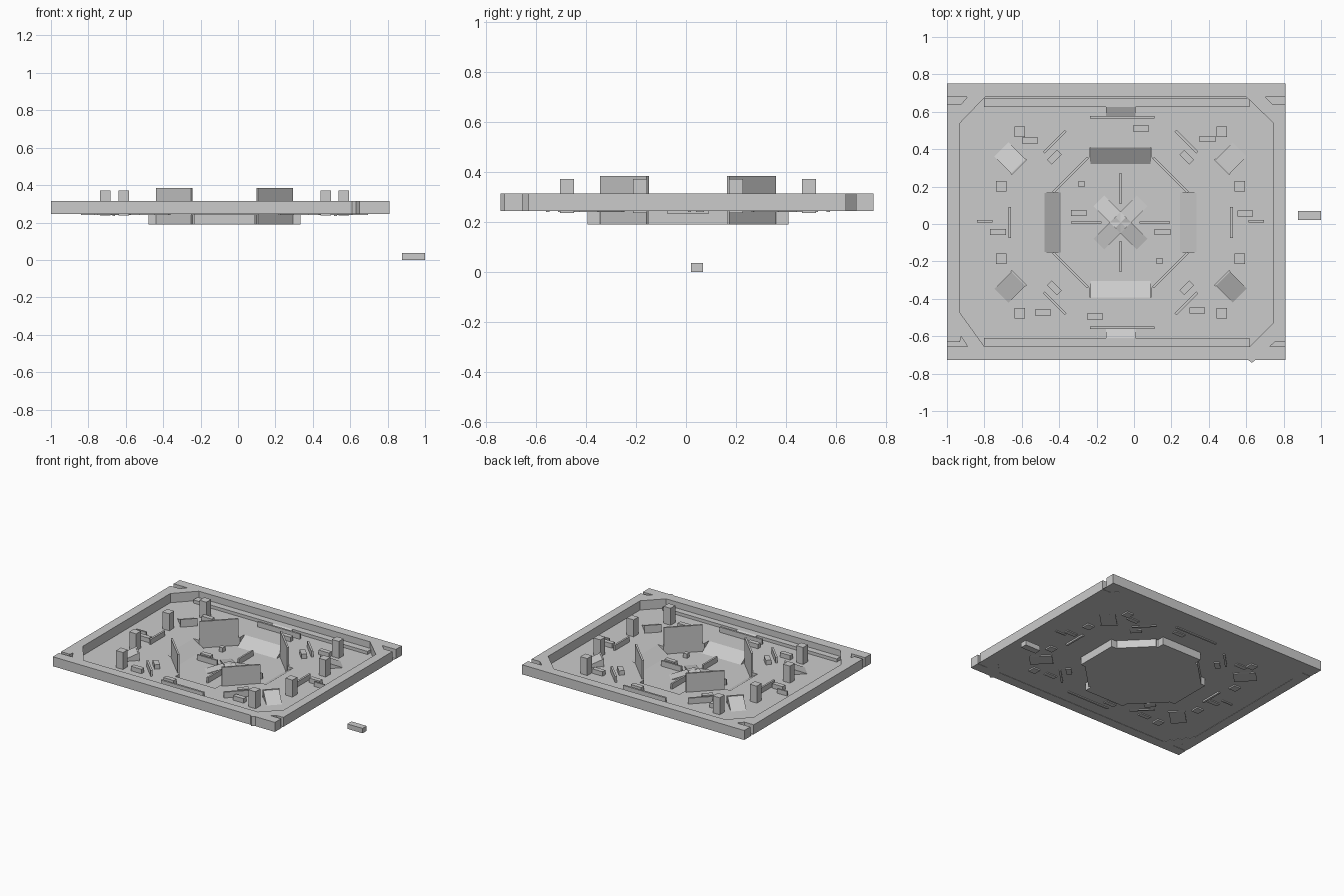
import bpy, bmesh
from math import radians, cos, sin
from mathutils import Matrix

if "Cube" in bpy.data.objects:
    bpy.data.objects.remove(bpy.data.objects["Cube"])

CX, CY = -0.072, 0.008          # centre of the arena
FLOOR, PIT, TOP = 0.247, 0.19, 0.315
QUADS = [(1, 1), (-1, 1), (-1, -1), (1, -1)]


def finish(name, bm):
    bmesh.ops.recalc_face_normals(bm, faces=bm.faces)
    me = bpy.data.meshes.new(name)
    bm.to_mesh(me)
    bm.free()
    ob = bpy.data.objects.new(name, me)
    bpy.context.collection.objects.link(ob)
    return ob


def prism(name, pts, z0, z1):
    bm = bmesh.new()
    f = bm.faces.new([bm.verts.new((x, y, z0)) for x, y in pts])
    r = bmesh.ops.extrude_face_region(bm, geom=[f])
    for v in r["geom"]:
        if isinstance(v, bmesh.types.BMVert):
            v.co.z = z1
    return finish(name, bm)


def box(name, x, y, sx, sy, z0, z1, ang=0):
    bm = bmesh.new()
    m = (Matrix.Translation((x, y, (z0 + z1) / 2)) @ Matrix.Rotation(radians(ang), 4, 'Z')
         @ Matrix.Diagonal((sx, sy, z1 - z0, 1)))
    bmesh.ops.create_cube(bm, size=1, matrix=m)
    return finish(name, bm)


def wedge(name, x, y, ang, length, width, base, high):
    """Ramp that rises along the given direction."""
    bm = bmesh.new()
    h, w = length / 2, width / 2
    prof = [(-h, base), (h, base), (h, high)]
    a, b = ([bm.verts.new((u, s, z)) for u, z in prof] for s in (-w, w))
    bm.faces.new(a)
    bm.faces.new(b[::-1])
    for i in range(3):
        j = (i + 1) % 3
        bm.faces.new((a[i], b[i], b[j], a[j]))
    bm.transform(Matrix.Translation((x, y, 0)) @ Matrix.Rotation(radians(ang), 4, 'Z'))
    return finish(name, bm)


# Perimeter wall in two halves, with slots at the corners
prism("wall_north", [
    (0.81, 0.01), (0.81, 0.64), (0.74, 0.64), (0.70, 0.68), (0.81, 0.68), (0.81, 0.75),
    (-1, 0.75), (-1, 0.68), (-0.89, 0.68), (-0.925, 0.64), (-1, 0.64), (-1, 0.01),
    (-0.93, 0.01), (-0.93, 0.54), (-0.795, 0.68), (0.60, 0.68), (0.745, 0.54), (0.745, 0.01)],
    0.245, TOP)
prism("wall_south", [
    (-1, 0.01), (-1, -0.63), (-0.93, -0.63), (-0.925, -0.60), (-0.89, -0.655), (-1, -0.655),
    (-1, -0.727), (0.61, -0.727), (0.63, -0.742), (0.65, -0.727), (0.81, -0.727),
    (0.81, -0.655), (0.725, -0.655), (0.755, -0.63), (0.81, -0.63), (0.81, 0.01),
    (0.745, 0.01), (0.745, -0.53), (0.62, -0.655), (-0.80, -0.655), (-0.93, -0.475), (-0.93, 0.01)],
    0.245, TOP)

# Floor with an eight-sided pit that has a bay on each straight side
corner = [(0.407, 0.158), (0.36, 0.158), (0.163, 0.352), (0.163, 0.402)]
pit = []
for sx, sy in QUADS:
    run = corner if sx * sy > 0 else corner[::-1]
    pit += [(CX + sx * x, CY + sy * y) for x, y in run]
bm = bmesh.new()
loops = []
for pts in ([(-1, -0.727), (0.81, -0.727), (0.81, 0.75), (-1, 0.75)], pit):
    vs = [bm.verts.new((x, y, FLOOR)) for x, y in pts]
    loops.append([bm.edges.new((vs[i], vs[(i + 1) % len(vs)])) for i in range(len(vs))])
bmesh.ops.triangle_fill(bm, edges=loops[0] + loops[1], use_beauty=True)
r = bmesh.ops.extrude_edge_only(bm, edges=loops[1])
for v in r["geom"]:
    if isinstance(v, bmesh.types.BMVert):
        v.co.z = PIT
bmesh.ops.contextual_create(bm, geom=[e for e in r["geom"] if isinstance(e, bmesh.types.BMEdge)
                                      and all(v.co.z < 0.2 for v in e.verts)])
finish("arena_floor", bm)

# Pit ramps on the four straight sides
for i, d in enumerate((0.363, 0.358, 0.363, 0.358)):
    a = 90 * i
    wedge("pit_ramp", CX + d * cos(radians(a)), CY + d * sin(radians(a)), a,
          0.088, 0.32, PIT, FLOOR)

# Everything repeated in the four quarters
for sx, sy in QUADS:
    tangent = -45 * sx * sy

    def at(x, y):
        return CX + sx * x, CY + sy * y

    box("pit_panel", *at(0.268, 0.254), 0.262, 0.013, PIT, 0.385, tangent)
    box("inner_pillar", *at(0.637, 0.193), 0.056, 0.056, 0.237, 0.372)
    box("outer_pillar", *at(0.54, 0.485), 0.056, 0.056, 0.237, 0.372)
    box("diagonal_barrier", *at(0.352, 0.432), 0.165, 0.014, 0.24, 0.29, tangent)
    box("diagonal_crate", *at(0.354, 0.349), 0.075, 0.037, 0.24, 0.28, tangent)
    # Jump ramp rising toward the centre, with a lip
    inward = {(1, 1): 225, (-1, 1): 315, (-1, -1): 45, (1, -1): 135}[(sx, sy)]
    wedge("jump_ramp", *at(0.598, 0.352), inward, 0.145, 0.106, 0.24, 0.30)
    box("jump_ramp_lip", *at(0.544, 0.298), 0.115, 0.01, 0.24, 0.303, tangent)
    # Centre ramps forming a cross in the pit
    wedge("centre_ramp", *at(0.058, 0.058), inward, 0.164, 0.08, PIT, 0.23)

# Straight barriers, ledges and ledge ramps
for s in (1, -1):
    yb = CY + s * 0.562
    box("long_barrier", -0.063, yb, 0.345, 0.014, 0.24, 0.285)
    box("side_barrier", CX + s * 0.593, CY, 0.014, 0.168, 0.235, 0.285)
    box("side_rail", CX + s * 0.725, 0.015, 0.083, 0.012, 0.24, 0.28)
    box("ledge", CX - 0.02, CY + s * 0.642, 1.42, 0.05, FLOOR, 0.27)
    wedge("ledge_ramp", CX, CY + s * 0.592, 90 * s, 0.05, 0.158, FLOOR, 0.27)
    box("pit_rail_x", CX + s * 0.183, CY, 0.163, 0.013, PIT, 0.23)
    box("pit_rail_y", CX, CY + s * 0.182, 0.013, 0.165, PIT, 0.23)
    box("pit_cube", CX - s * 0.208, CY + s * 0.207, 0.032, 0.032, PIT, 0.222)
    box("pit_crate", CX - s * 0.224, CY + s * 0.05, 0.084, 0.033, PIT, 0.225)

# Loose crates on the floor
for x, y in [(-0.557, 0.446), (0.392, 0.455), (0.038, 0.511), (0.595, 0.056),
             (-0.727, -0.042), (-0.487, -0.473), (-0.208, -0.495), (0.338, -0.462)]:
    box("floor_crate", x, y, 0.085, 0.033, 0.24, 0.28)

# Separate crate lying outside the arena
box("outside_crate", 0.938, 0.045, 0.124, 0.048, 0, 0.036)
